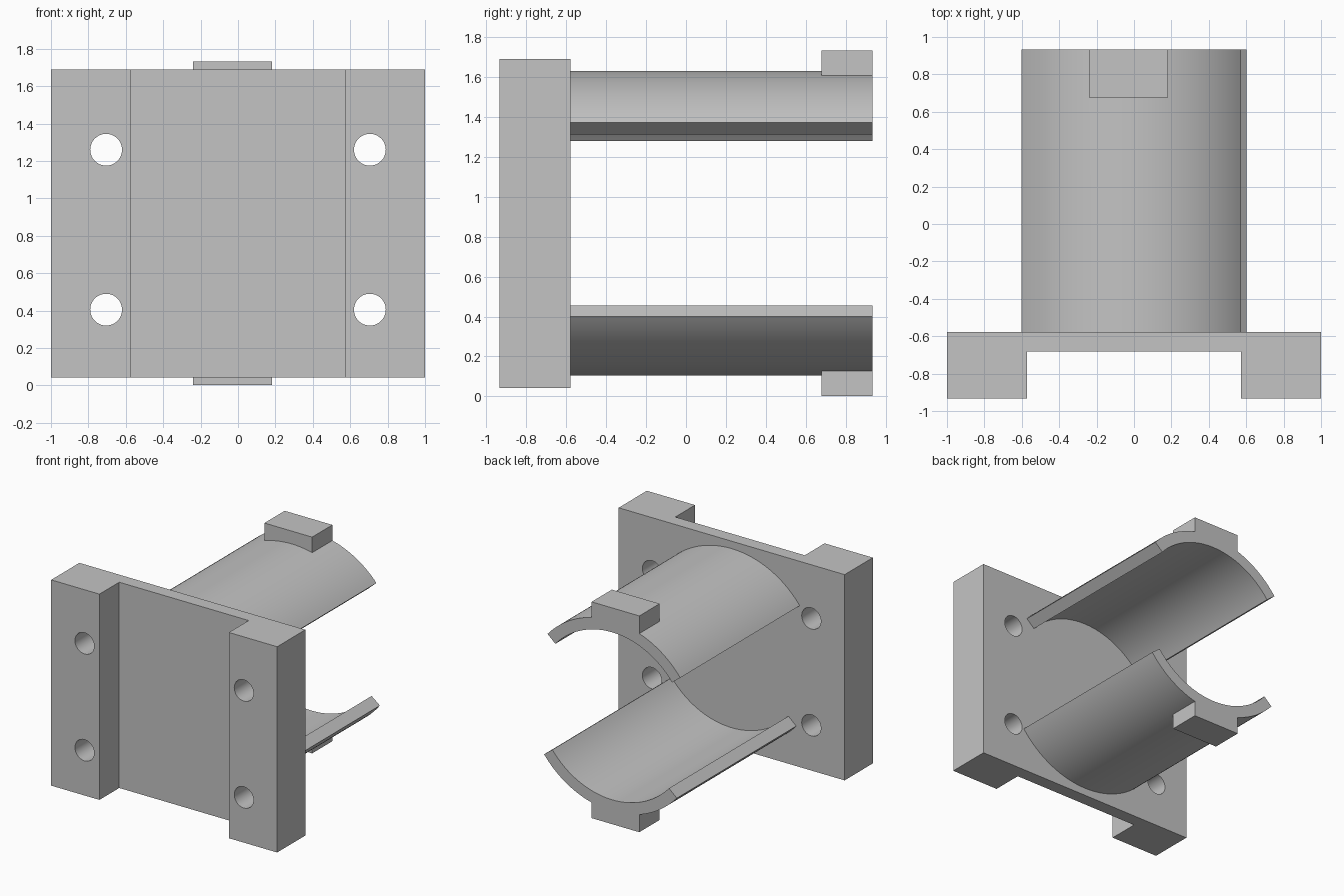
import bpy, bmesh, math
from mathutils import Vector

if "Cube" in bpy.data.objects:
    bpy.data.objects.remove(bpy.data.objects["Cube"], do_unlink=True)

AXIS_Z = 0.867           # height of the shell axis
BACK, FRONT = 0.933, -0.933
PLATE_BACK = -0.577

grey = bpy.data.materials.new("light grey")
grey.use_nodes = True
grey.diffuse_color = (0.55, 0.55, 0.55, 1)
grey.node_tree.nodes["Principled BSDF"].inputs["Base Color"].default_value = (0.55, 0.55, 0.55, 1)


def prism(name, points, extrusion):
    """Solid made by extruding a flat closed outline."""
    bm = bmesh.new()
    face = bm.faces.new([bm.verts.new(p) for p in points])
    new = bmesh.ops.extrude_face_region(bm, geom=[face])["geom"]
    bmesh.ops.translate(bm, vec=Vector(extrusion),
                        verts=[v for v in new if isinstance(v, bmesh.types.BMVert)])
    bmesh.ops.recalc_face_normals(bm, faces=bm.faces)
    mesh = bpy.data.meshes.new(name)
    bm.to_mesh(mesh)
    bm.free()
    obj = bpy.data.objects.new(name, mesh)
    mesh.materials.append(grey)
    bpy.context.collection.objects.link(obj)
    return obj


def combine(obj, tool, operation):
    """Apply a boolean, then remove the tool object."""
    mod = obj.modifiers.new("Boolean", 'BOOLEAN')
    mod.operation, mod.solver, mod.object = operation, 'EXACT', tool
    bpy.context.view_layer.objects.active = obj
    bpy.ops.object.modifier_apply(modifier=mod.name)
    bpy.data.objects.remove(tool, do_unlink=True)


def smooth(obj):
    bpy.ops.object.select_all(action='DESELECT')
    obj.select_set(True)
    bpy.context.view_layer.objects.active = obj
    bpy.ops.object.shade_smooth_by_angle(angle=math.radians(30))


def circle_point(radius, angle, y, x=0, z=AXIS_Z):
    return (x + radius * math.cos(angle), y, z + radius * math.sin(angle))


# Mounting plate: channel-shaped outline extruded upwards
half = [(1, PLATE_BACK), (1, FRONT), (0.573, FRONT), (0.573, -0.683)]
outline = half + [(-x, y) for x, y in reversed(half)]
plate = prism("mounting_plate", [(x, y, 0.043) for x, y in outline], (0, 0, 1.646))

# Four bolt holes through the thick side rails
for x in (-0.705, 0.705):
    for z in (0.405, 1.26):
        ring = [circle_point(0.085, math.tau * i / 48, -1, x, z) for i in range(48)]
        combine(plate, prism("hole_cutter", ring, (0, 0.6, 0)), 'DIFFERENCE')
smooth(plate)

# Two curved shells, half a turn apart, each with a locating tab at the free end
START, END, STEPS = math.radians(41.4), math.radians(142.2), 48
for name, turn, side in (("upper", 0, 1), ("lower", math.pi, -1)):
    angles = [turn + START + (END - START) * i / STEPS for i in range(STEPS + 1)]
    section = [circle_point(0.7625, a, PLATE_BACK) for a in angles]
    section += [circle_point(0.67, a, PLATE_BACK) for a in reversed(angles)]
    shell = prism(name + "_shell", section, (0, BACK - PLATE_BACK, 0))
    inner, outer = AXIS_Z + side * 0.705, AXIS_Z + side * 0.865
    corners = [(-0.24, inner), (0.182, inner), (0.182, outer), (-0.24, outer)]
    tab = prism(name + "_tab", [(x, 0.677, z) for x, z in corners], (0, BACK - 0.677, 0))
    combine(shell, tab, 'UNION')
    smooth(shell)
